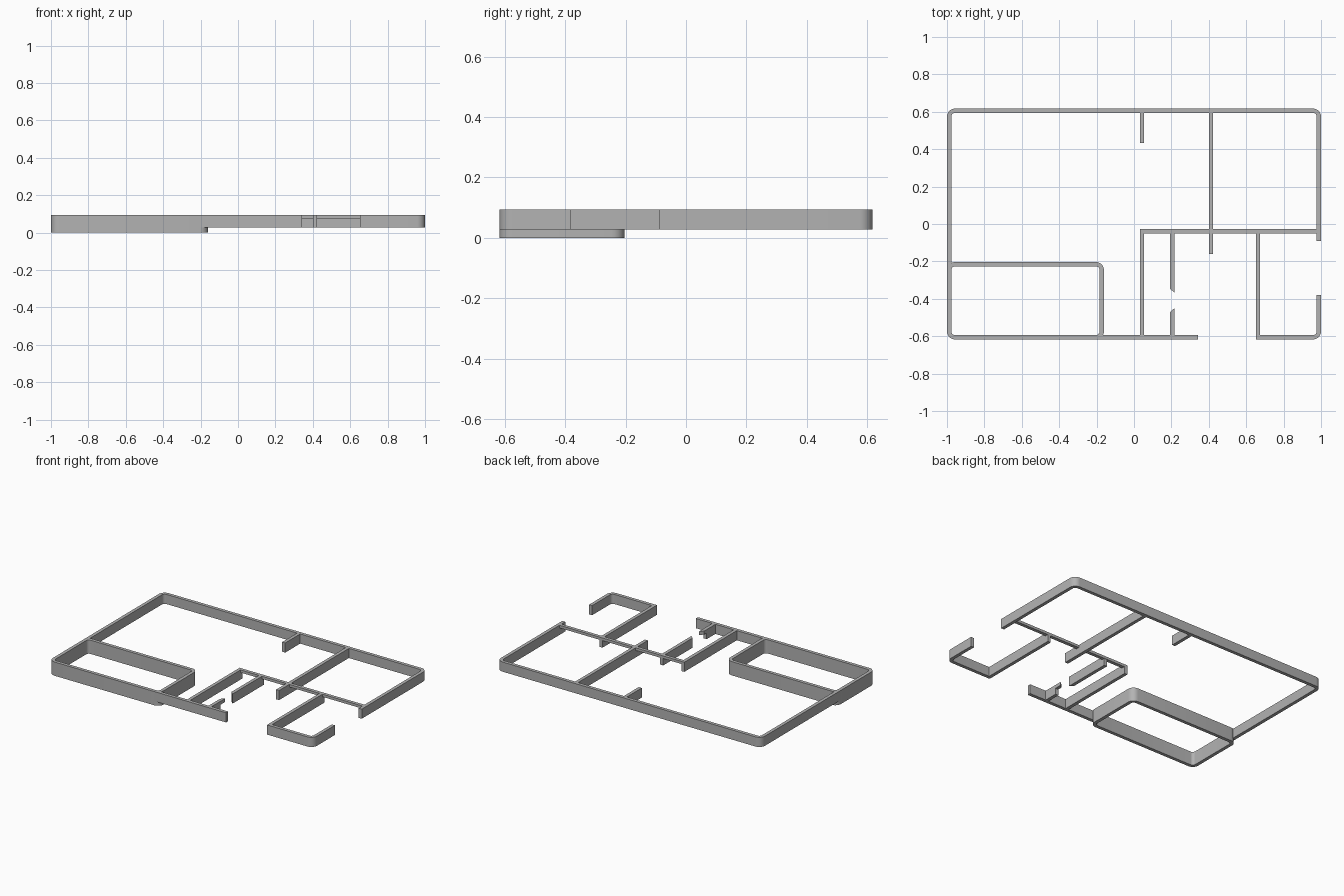
import bpy, bmesh, math
from mathutils import Vector

if "Cube" in bpy.data.objects:
    bpy.data.objects.remove(bpy.data.objects["Cube"])

grey = bpy.data.materials.new("wall grey")
grey.use_nodes = True
colour = (0.45, 0.45, 0.45, 1)
grey.diffuse_color = colour
grey.node_tree.nodes["Principled BSDF"].inputs["Base Color"].default_value = colour

THICK, BASE, TOP, BEAM = 0.023, 0.028, 0.094, 0.076
HALF = THICK / 2
X, Y = 1 - HALF, 0.617 - HALF      # centre lines of the outer walls


def fillet(points, closed, radius=0.032, steps=8):
    """Round the corners of a path that runs along x and y."""
    pts = [Vector(p) for p in points]
    out = []
    for i, p in enumerate(pts):
        if not closed and i in (0, len(pts) - 1):
            out.append(p)
            continue
        a = (pts[i - 1] - p).normalized() * radius
        b = (pts[(i + 1) % len(pts)] - p).normalized() * radius
        for k in range(steps + 1):
            t = k / steps * math.pi / 2
            out.append(p + a * (1 - math.sin(t)) + b * (1 - math.cos(t)))
    return out


def finish(name, bm):
    bmesh.ops.recalc_face_normals(bm, faces=bm.faces)
    mesh = bpy.data.meshes.new(name)
    bm.to_mesh(mesh)
    bm.free()
    mesh.materials.append(grey)
    obj = bpy.data.objects.new(name, mesh)
    bpy.context.collection.objects.link(obj)
    bpy.ops.object.select_all(action="DESELECT")
    obj.select_set(True)
    bpy.context.view_layer.objects.active = obj
    bpy.ops.object.shade_smooth_by_angle(angle=math.radians(35))
    return obj


def wall(name, points, closed=False, z0=BASE, z1=TOP):
    """Sweep a rectangular wall section along a rounded path."""
    path = fillet(points, closed)
    n = len(path)
    bm = bmesh.new()
    rings = []
    for i, p in enumerate(path):
        before = path[i - 1] if closed or i else p
        after = path[(i + 1) % n] if closed or i < n - 1 else p
        d = (after - before).normalized()
        side = Vector((-d.y, d.x)) * HALF
        rings.append([bm.verts.new((*(p + side * s), z))
                      for s, z in ((1, z0), (-1, z0), (-1, z1), (1, z1))])
    for i in range(n if closed else n - 1):
        a, b = rings[i], rings[(i + 1) % n]
        for k in range(4):
            m = (k + 1) % 4
            bm.faces.new((a[k], a[m], b[m], b[k]))
    if not closed:
        bm.faces.new(rings[0])
        bm.faces.new(rings[-1])
    return finish(name, bm)


def skew_end(obj, y_end, slope):
    """Cut the end of a wall at an angle in plan."""
    for v in obj.data.vertices:
        if abs(v.co.y - y_end) < 0.001:
            v.co.y += slope * (1 if v.co.x > 0.205 else -1)


# Deep rounded room at the front right corner
ROOM_X, ROOM_Y = -0.172, -0.215
wall("sunken_room", [(-X, -Y), (ROOM_X, -Y), (ROOM_X, ROOM_Y), (-X, ROOM_Y)],
     closed=True, z0=0)

# Outer walls, with the doorway gaps left open
wall("outer_wall", [(-X, ROOM_Y - 0.05), (-X, Y), (X, Y), (X, -0.09)])
wall("front_wall", [(ROOM_X - 0.03, -Y), (0.342, -Y)])
wall("corner_wall", [(X, -0.38), (X, -Y), (0.652, -Y)])

# Inner partitions
wall("back_stub", [(0.043, Y), (0.043, 0.433)])
wall("long_partition", [(0.412, Y), (0.412, -0.16)])
wall("hall_partition", [(0.043, -0.027), (0.043, -Y)])
wall("bath_partition", [(0.663, -0.027), (0.663, -Y)])
upper = wall("closet_partition_back", [(0.205, -0.03), (0.205, -0.357)])
skew_end(upper, -0.357, -0.01)
wall("closet_partition_front", [(0.205, -0.5), (0.205, -Y)])
lip = wall("closet_partition_lip", [(0.205, -0.46), (0.205, -0.5)], z0=0.07)
skew_end(lip, -0.46, 0.01)

# Thin beam that carries across the inner rooms
wall("cross_beam", [(0.032, -0.039), (X, -0.039)], z0=BEAM)
